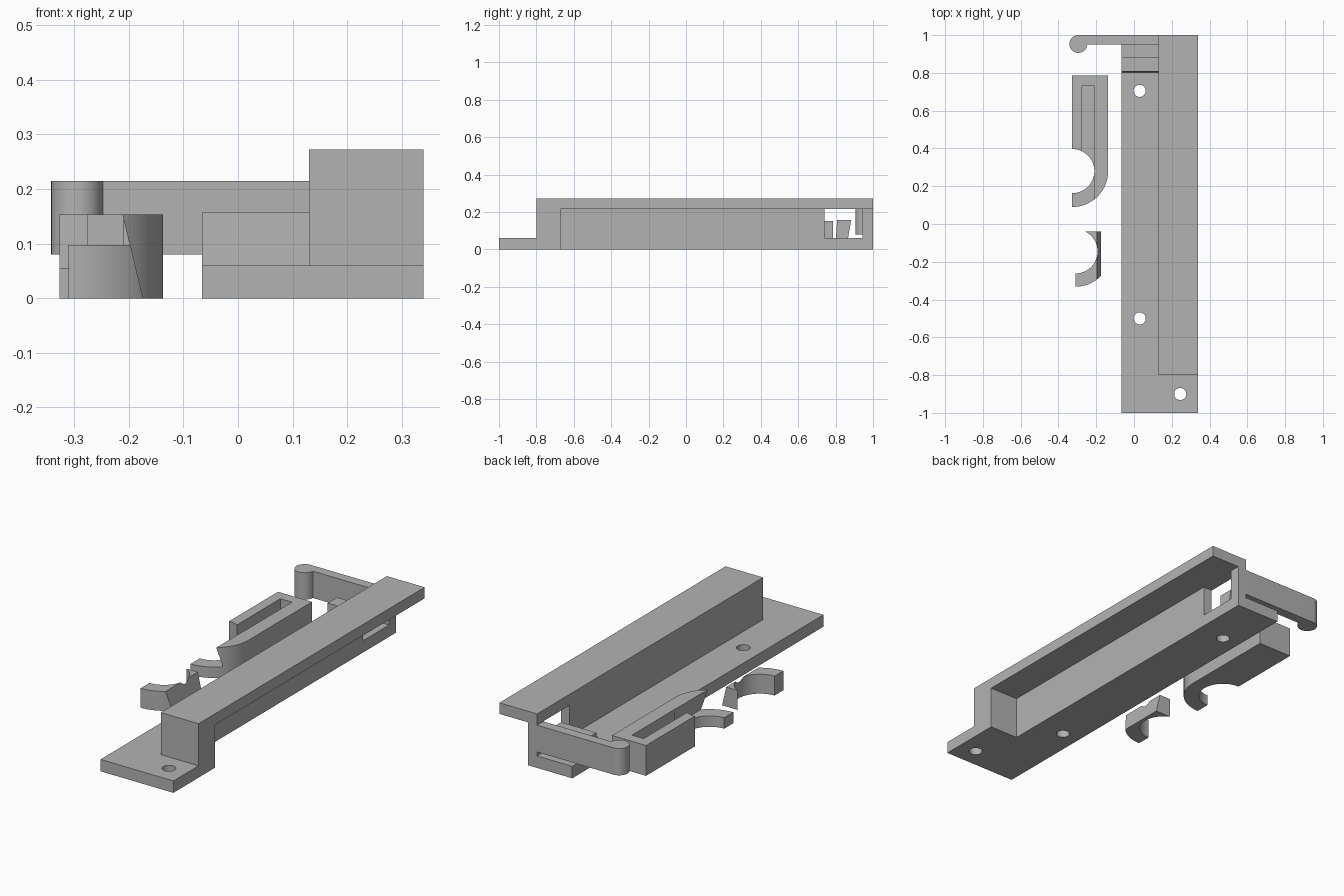
import bpy, bmesh, math

if "Cube" in bpy.data.objects:
    bpy.data.objects.remove(bpy.data.objects["Cube"])

gray = bpy.data.materials.new("plain gray")
gray.diffuse_color = (0.45, 0.45, 0.45, 1)
gray.use_nodes = True
gray.node_tree.nodes["Principled BSDF"].inputs["Base Color"].default_value = gray.diffuse_color


def prism(name, pts, lo, hi, axis="z"):
    """Extrude a closed outline along z (points x,y) or along x (points y,z)."""
    put = (lambda p, h: (p[0], p[1], h)) if axis == "z" else (lambda p, h: (h, p[0], p[1]))
    bm = bmesh.new()
    a = [bm.verts.new(put(p, lo)) for p in pts]
    b = [bm.verts.new(put(p, hi)) for p in pts]
    bm.faces.new(a)
    bm.faces.new(b)
    for i in range(len(pts)):
        j = (i + 1) % len(pts)
        bm.faces.new((a[i], a[j], b[j], b[i]))
    bmesh.ops.recalc_face_normals(bm, faces=bm.faces)
    me = bpy.data.meshes.new(name)
    bm.to_mesh(me)
    bm.free()
    me.materials.append(gray)
    ob = bpy.data.objects.new(name, me)
    bpy.context.collection.objects.link(ob)
    return ob


def box(name, x0, x1, y0, y1, z0, z1):
    return prism(name, [(x0, y0), (x1, y0), (x1, y1), (x0, y1)], z0, z1)


def arc(cx, cy, r, a0, a1, n=32):
    return [(cx + r * math.cos(math.radians(a0 + (a1 - a0) * i / n)),
             cy + r * math.sin(math.radians(a0 + (a1 - a0) * i / n))) for i in range(n + 1)]


def boolean(ob, tool, op="DIFFERENCE"):
    m = ob.modifiers.new(op.lower(), "BOOLEAN")
    m.operation, m.solver, m.object = op, "EXACT", tool
    bpy.context.view_layer.objects.active = ob
    bpy.ops.object.modifier_apply(modifier=m.name)
    bpy.data.objects.remove(tool)


def slanted(name, x_left, x_low, x_high, y0, y1, z0, z1):
    """Block whose right side leans inward with height."""
    ob = box(name, x_left, x_low, y0, y1, z0, z1)
    for v in ob.data.vertices:
        if v.co.x > x_left + 0.01 and v.co.z > (z0 + z1) / 2:
            v.co.x = x_high
    return ob


def smooth(ob):
    bpy.ops.object.select_all(action="DESELECT")
    ob.select_set(True)
    bpy.context.view_layer.objects.active = ob
    bpy.ops.object.shade_smooth_by_angle(angle=math.radians(30))


# Mounting plate with raised housing, open below and along its right side
housing = box("housing", -0.066, 0.34, -1, 1, 0, 0.06)
boolean(housing, box("raised_box", 0.13, 0.34, -0.8, 1, 0, 0.272), "UNION")
boolean(housing, box("channel", 0.18, 0.5, -0.67, 1.2, -0.1, 0.216))
# Window through the wall, next to the latch
boolean(housing, box("window", 0.1, 0.2, 0.74, 0.945, 0.06, 0.216))
# Wedge rib standing on the plate
boolean(housing, prism("rib", [(0.80, 0.04), (0.863, 0.04), (0.883, 0.157), (0.808, 0.157)],
                       -0.066, 0.13, "x"), "UNION")
# Screw holes
for x, y in ((0.03, 0.705), (0.03, -0.5), (0.245, -0.9)):
    boolean(housing, prism("hole", arc(x, y, 0.032, 0, 348.75, 31), -0.1, 0.1))
smooth(housing)

# Latch arm with rounded tip
tip = arc(-0.295, 0.953, 0.047, 90, 350, 40)
arm = prism("latch_arm", [(0.14, 0.95), (0.14, 1.0)] + tip + [(-0.247, 0.95)], 0.08, 0.215)
smooth(arm)

# Hook clip: slotted block ending in a half ring
cx, cy = -0.327, 0.28
outline = ([(cx, 0.785)] + arc(cx, cy, 0.117, 90, -90) + arc(cx, cy, 0.19, -90, 0)
           + [(cx + 0.19, 0.785)])
hook = prism("hook_clip", outline, 0, 0.153)
boolean(hook, box("slot", -0.275, -0.21, 0.36, 0.73, 0.055, 0.3))
boolean(hook, slanted("seat_cut", -0.5, -0.1883, -0.213, 0.0, cy + 0.106, 0.055, 0.16))
smooth(hook)

# Loose clip insert: half ring trimmed by a leaning plane
ix, iy = -0.31, -0.145
insert = prism("clip_insert", arc(ix, iy, 0.117, 90, -90) + arc(ix, iy, 0.187, -90, 90), 0, 0.098)
boolean(insert, slanted("trim", -0.5, -0.174, -0.197, -0.5, iy + 0.106, 0.0, 0.098), "INTERSECT")
smooth(insert)
